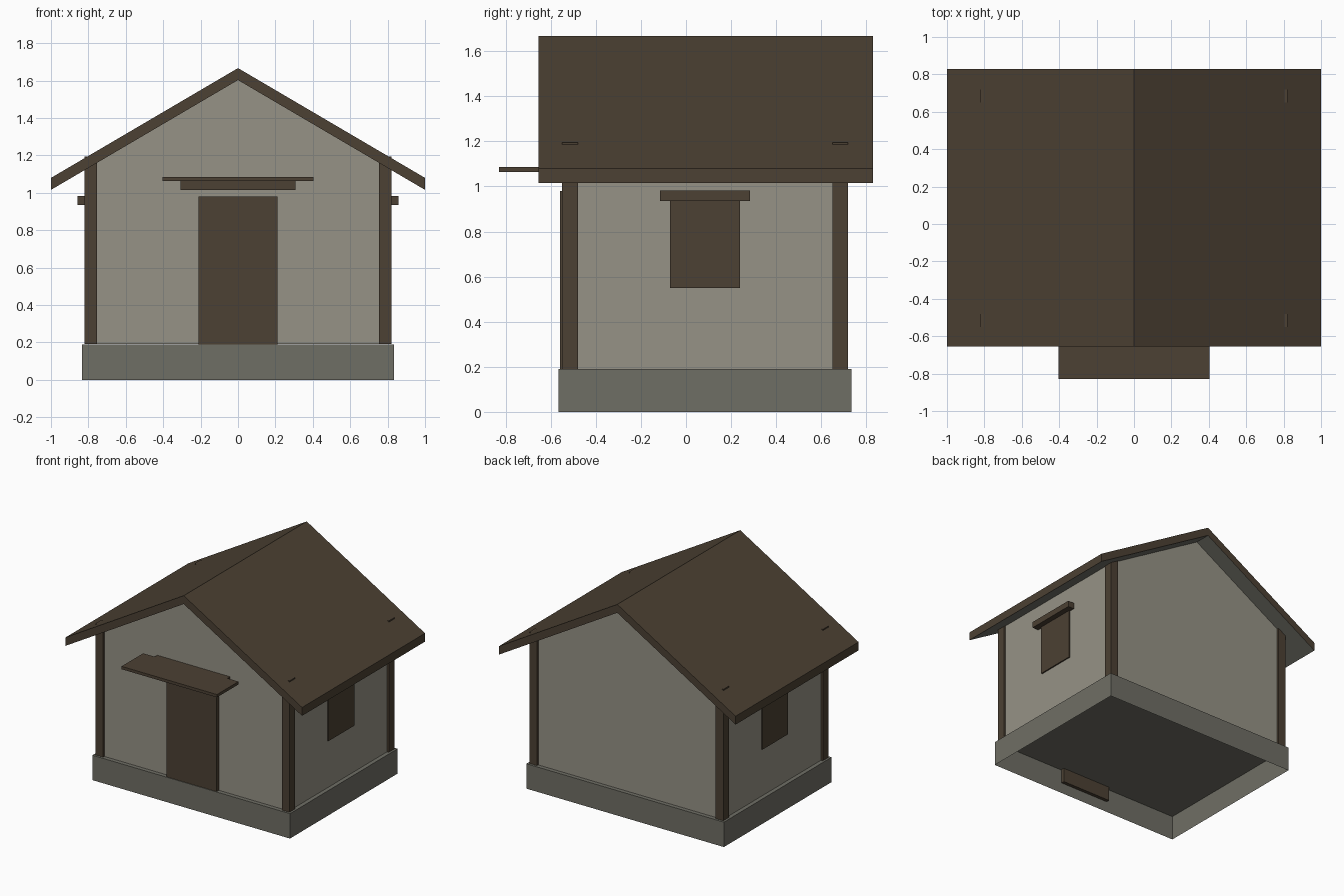
import bpy
import bmesh

old = bpy.data.objects.get("Cube")
if old:
    bpy.data.objects.remove(old, do_unlink=True)


def material(name, rgb):
    m = bpy.data.materials.new(name)
    m.use_nodes = True
    m.diffuse_color = (*rgb, 1)
    m.node_tree.nodes["Principled BSDF"].inputs["Base Color"].default_value = (*rgb, 1)
    return m


WOOD = material("dark wood", (0.072, 0.052, 0.033))
PLASTER = material("grey plaster", (0.305, 0.290, 0.238))
STONE = material("grey stone", (0.159, 0.157, 0.130))


def finish(name, bm, *mats):
    me = bpy.data.meshes.new(name)
    bm.to_mesh(me)
    bm.free()
    for m in mats:
        me.materials.append(m)
    ob = bpy.data.objects.new(name, me)
    bpy.context.scene.collection.objects.link(ob)
    return ob


def prism(profile, y0, y1):
    """Extrude an x-z profile along y."""
    bm = bmesh.new()
    face = bm.faces.new([bm.verts.new((x, y0, z)) for x, z in profile])
    ext = bmesh.ops.extrude_face_region(bm, geom=[face])["geom"]
    verts = [v for v in ext if isinstance(v, bmesh.types.BMVert)]
    bmesh.ops.translate(bm, verts=verts, vec=(0, y1 - y0, 0))
    bmesh.ops.recalc_face_normals(bm, faces=bm.faces)
    return bm


def box(name, x, y, z, mat, open_bottom=False):
    bm = prism([(x[0], z[0]), (x[1], z[0]), (x[1], z[1]), (x[0], z[1])], *y)
    if open_bottom:
        bm.normal_update()
        down = [f for f in bm.faces if f.normal.z < -0.5]
        bmesh.ops.delete(bm, geom=down, context="FACES_ONLY")
    return finish(name, bm, mat)


# Hollow stone base
BASE = 0.19
box("foundation", (-0.835, 0.835), (-0.565, 0.735), (0, BASE), STONE, True)

# Roof slab, wooden outside with a grey soffit
RIDGE, EAVE, THICK = 1.667, 1.08, 0.064
bm = prism([(-1, EAVE), (0, RIDGE), (1, EAVE), (1, EAVE - THICK),
            (0, RIDGE - THICK), (-1, EAVE - THICK)], -0.655, 0.83)
bm.normal_update()
for f in bm.faces:
    f.material_index = 1 if f.normal.z < -0.5 else 0
finish("roof", bm, WOOD, STONE)

# Gabled walls reaching up to the roof
W = 0.805
shoulder = RIDGE - THICK - W * (RIDGE - EAVE)
bm = prism([(-W, BASE + 0.001), (W, BASE + 0.001), (W, shoulder),
            (0, RIDGE - THICK), (-W, shoulder)], -0.535, 0.705)
finish("walls", bm, PLASTER)

# Corner posts and side windows, mirrored left and right
for side, s in (("left", 1), ("right", -1)):
    for end, y in (("front", -0.55), ("back", 0.65)):
        box(f"{end}_{side}_post", sorted((s * 0.755, s * 0.82)),
            (y, y + 0.07), (BASE + 0.001, 1.195), WOOD)
    box(f"{side}_shutter", sorted((s * 0.79, s * 0.815)),
        (-0.07, 0.24), (0.55, 0.935), WOOD)
    box(f"{side}_lintel", sorted((s * 0.79, s * 0.857)),
        (-0.115, 0.285), (0.935, 0.982), WOOD)

# Door, running down behind the foundation face
box("door", (-0.212, 0.212), (-0.56, -0.534), (0.08, 0.98), WOOD)

# Door canopy on its bearer
box("canopy_bearer", (-0.308, 0.308), (-0.585, -0.53), (1.015, 1.084), WOOD)
box("canopy", (-0.403, 0.403), (-0.83, -0.57), (1.064, 1.086), WOOD)
